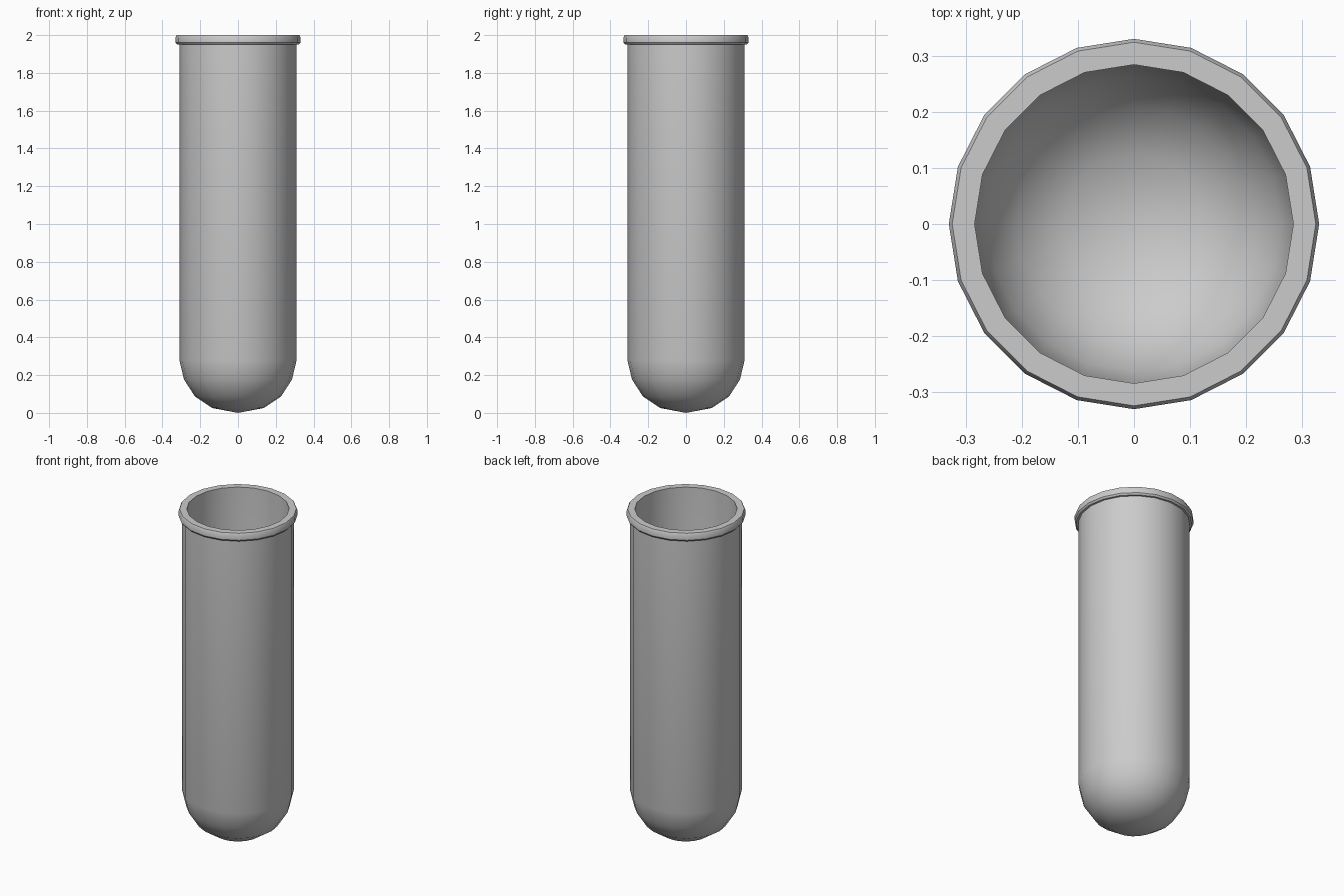
import bpy, bmesh, math

if "Cube" in bpy.data.objects:
    bpy.data.objects.remove(bpy.data.objects["Cube"])

SIDES = 20

# Rounded bottom as (radius, height), shared by outer and inner skins
dome = [(0.0, 0.0), (0.137, 0.026), (0.228, 0.087), (0.286, 0.177), (0.31, 0.278)]
WALL = 0.026
k = (0.31 - WALL) / 0.31

outer = dome + [(0.31, 1.95)]
# Rolled lip around the mouth
lip = [(0.322, 1.95), (0.33, 1.96), (0.33, 1.988), (0.324, 2.0)]
# Inner skin runs from the mouth back down to the axis
inner = [(0.284, 2.0)] + [(r * k, WALL + z * (0.278 - WALL) / 0.278) for r, z in reversed(dome)]


def lathe(name, profile, sides):
    bm = bmesh.new()
    verts = [bm.verts.new((r, 0, z)) for r, z in profile]
    edges = [bm.edges.new(pair) for pair in zip(verts, verts[1:])]
    bmesh.ops.spin(bm, geom=verts + edges, cent=(0, 0, 0), axis=(0, 0, 1),
                   angle=math.tau, steps=sides, use_duplicate=False)
    bmesh.ops.remove_doubles(bm, verts=bm.verts[:], dist=0.0005)
    bmesh.ops.recalc_face_normals(bm, faces=bm.faces[:])
    mesh = bpy.data.meshes.new(name)
    bm.to_mesh(mesh)
    bm.free()
    obj = bpy.data.objects.new(name, mesh)
    bpy.context.collection.objects.link(obj)
    bpy.context.view_layer.objects.active = obj
    obj.select_set(True)
    bpy.ops.object.shade_smooth_by_angle(angle=math.radians(35))
    return obj


# Hollow test tube
lathe("test_tube", outer + lip + inner, SIDES)
